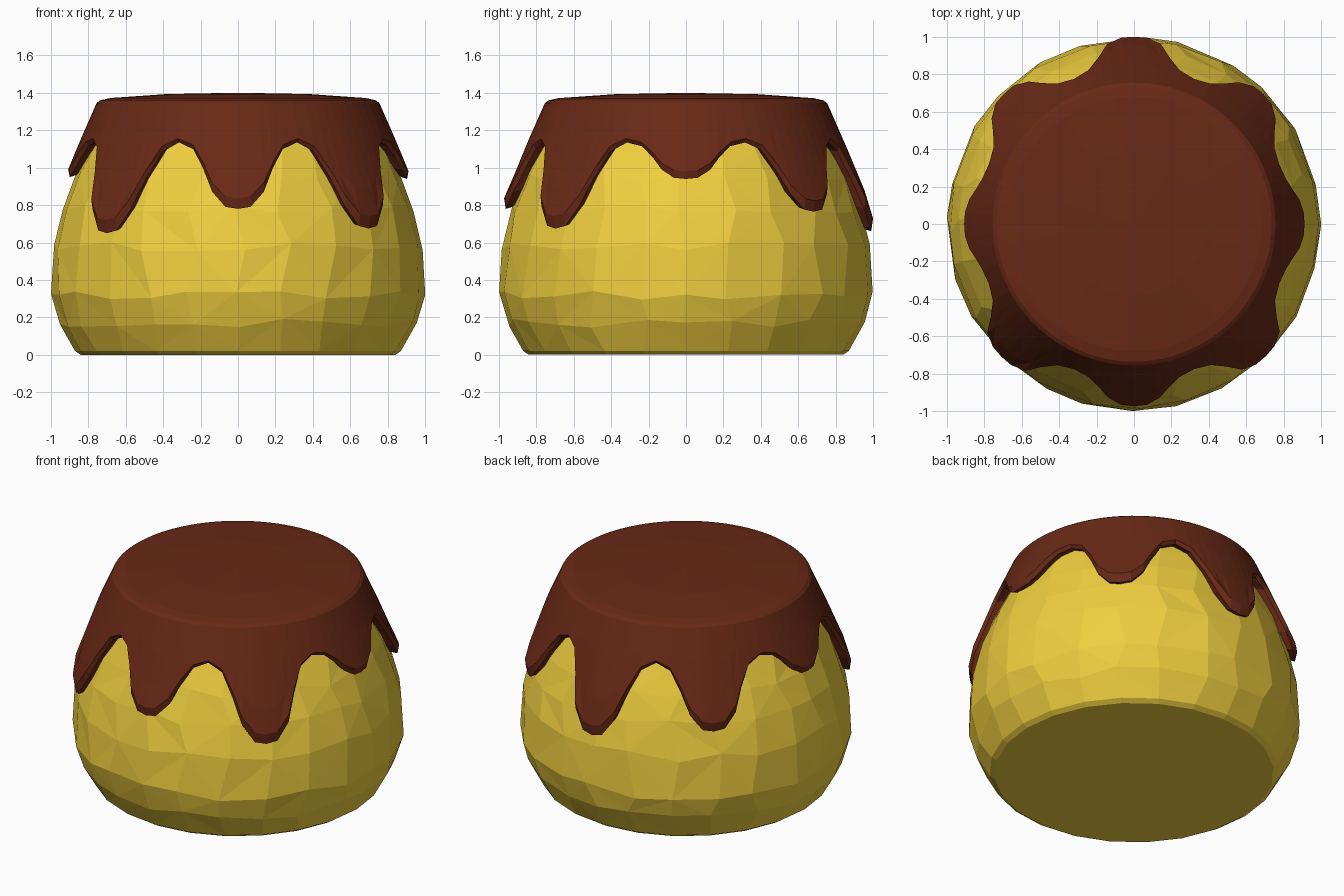
import bpy, bmesh, math, random

if "Cube" in bpy.data.objects:
    bpy.data.objects.remove(bpy.data.objects["Cube"])

random.seed(4)


def material(name, color):
    mat = bpy.data.materials.new(name)
    mat.diffuse_color = (*color, 1)
    mat.use_nodes = True
    mat.node_tree.nodes["Principled BSDF"].inputs["Base Color"].default_value = mat.diffuse_color
    return mat


def interp(table, x):
    """Piecewise linear lookup in a list of (x, value), x ascending."""
    if x <= table[0][0]:
        return table[0][1]
    for (x0, v0), (x1, v1) in zip(table, table[1:]):
        if x <= x1:
            return v0 + (v1 - v0) * (x - x0) / (x1 - x0)
    return table[-1][1]


def skin(name, rings, mat, pole_top, pole_bottom=None):
    """Bridge closed rings (top to bottom) with triangles and cap the ends."""
    bm = bmesh.new()
    loops = [[bm.verts.new(p) for p in ring] for ring in rings]
    n = len(loops[0])
    for k, (a, b) in enumerate(zip(loops, loops[1:])):
        for i in range(n):
            j = (i + 1) % n
            if (i + k) % 2:
                bm.faces.new((a[i], b[i], b[j]))
                bm.faces.new((a[i], b[j], a[j]))
            else:
                bm.faces.new((a[i], b[i], a[j]))
                bm.faces.new((a[j], b[i], b[j]))
    for loop, pole in ((loops[0], pole_top), (loops[-1], pole_bottom)):
        if pole is None:
            bm.faces.new(loop)
        else:
            tip = bm.verts.new((0, 0, pole))
            for i in range(n):
                bm.faces.new((loop[i], loop[(i + 1) % n], tip))
    bmesh.ops.recalc_face_normals(bm, faces=bm.faces)
    mesh = bpy.data.meshes.new(name)
    bm.to_mesh(mesh)
    bm.free()
    mesh.materials.append(mat)
    obj = bpy.data.objects.new(name, mesh)
    bpy.context.collection.objects.link(obj)
    return obj


def polar(r, a, z):
    return (r * math.cos(a), r * math.sin(a), z)


# Pudding body: bulging faceted lathe, height -> radius
BODY = [(0, 0.84), (0.02, 0.87), (0.17, 0.955), (0.32, 1.0), (0.58, 0.985),
        (0.78, 0.935), (0.95, 0.872), (1.1, 0.80), (1.3, 0.70)]
SIDES = 24
rings = []
for k, (z, r) in enumerate(reversed(BODY)):
    ring = []
    for i in range(SIDES):
        inner = 0.1 < z < 1.2
        a = 2 * math.pi * i / SIDES + (random.uniform(-0.05, 0.05) if inner else 0)
        dz = random.uniform(-0.025, 0.025) if inner else 0
        ring.append(polar(interp(BODY, z + dz), a, z + dz))
    rings.append(ring)
skin("pudding_body", rings, material("custard", (0.87, 0.62, 0.05)), 1.3)

# Sauce: shell over the top with eight drips, one every 45 degrees from +x
SAUCE = [(0.66, 1.015), (0.82, 0.98), (0.97, 0.915), (1.13, 0.85), (1.345, 0.755)]
DRIP_ENDS = [0.94, 0.765, 0.66, 0.75, 0.95, 0.65, 0.78, 0.675]
DRIP_SHAPE = [(0, 1), (4, 0.97), (7.5, 0.84), (10, 0.6), (12.5, 0.36),
              (15.5, 0.14), (18.5, 0.03), (22.5, 0)]
OFFSETS = [-16.5, -12, -8.5, -4, 0, 4, 8.5, 12, 16.5, 22.5]
VALLEY, RIM = 1.135, 1.345

columns = []
for d, end in enumerate(DRIP_ENDS):
    for off in OFFSETS:
        low = VALLEY - (VALLEY - end) * interp(DRIP_SHAPE, abs(off))
        columns.append((math.radians(45 * d + off), low))

rings = [[polar(r, a, z) for a, _ in columns]
         for r, z in ((0.38, 1.393), (0.68, 1.372), (0.735, 1.36), (0.755, RIM))]
for t in (0.35, 0.68, 0.9):
    ring = []
    for a, low in columns:
        z = RIM + (low - RIM) * t
        ring.append(polar(interp(SAUCE, z), a, z))
    rings.append(ring)
# rounded lip, then tucked back into the body
rings.append([polar(interp(SAUCE, z) - 0.025, a, z) for a, z in columns])
rings.append([polar(interp(BODY, z) - 0.04, a, z + 0.02) for a, z in columns])
skin("sauce_topping", rings, material("sauce", (0.14, 0.022, 0.008)), 1.4, 1.2)
